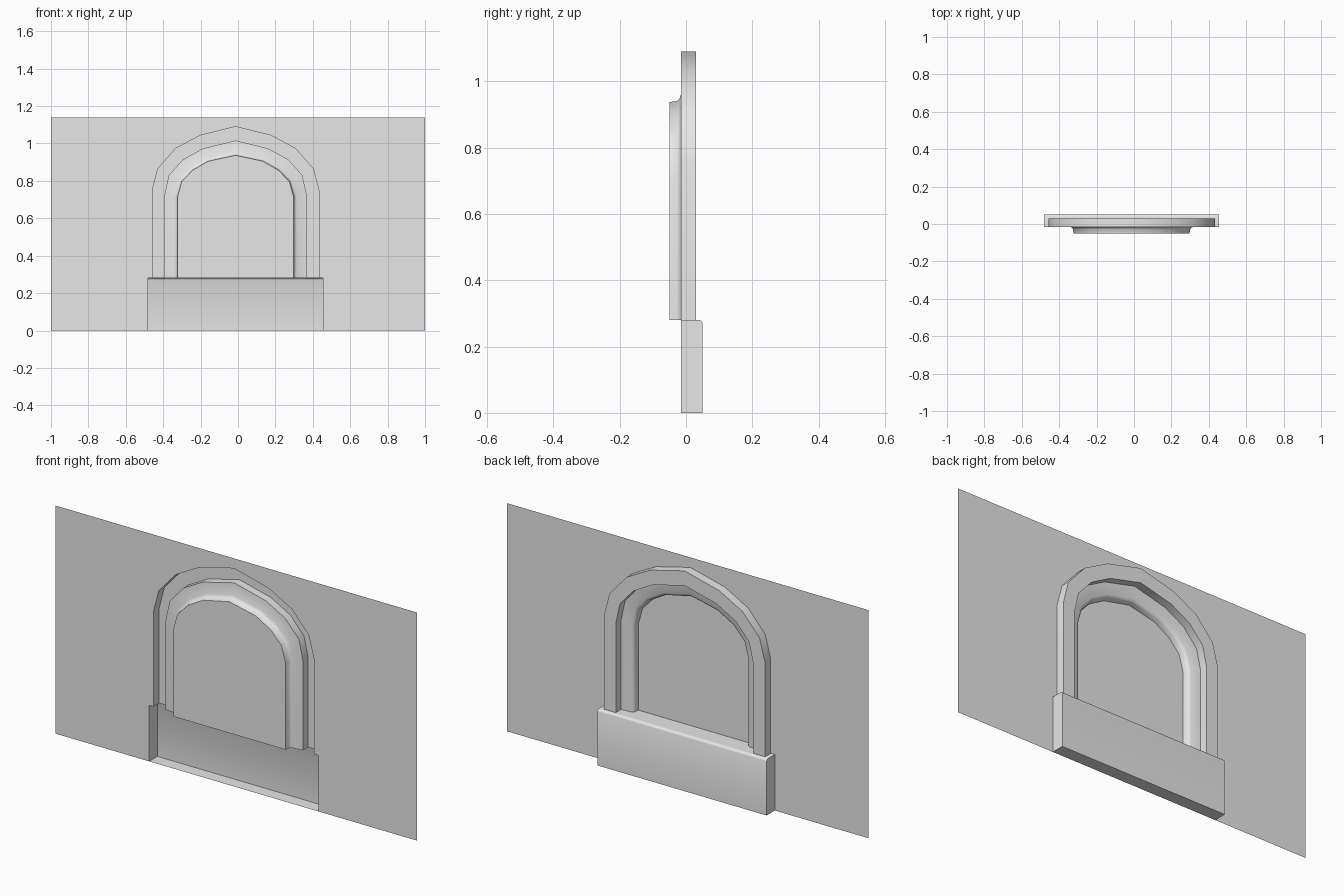
import bpy
import bmesh
import math

cube = bpy.data.objects.get("Cube")
if cube:
    bpy.data.objects.remove(cube, do_unlink=True)

GREY = (0.8, 0.8, 0.8, 1.0)
stone = bpy.data.materials.new("plain grey")
stone.use_nodes = True
stone.diffuse_color = GREY
stone.node_tree.nodes["Principled BSDF"].inputs["Base Color"].default_value = GREY

CX = -0.013           # centre line of the niche
WALL_Y = -0.015       # wall plane
SILL = 0.28           # top of the base
BACK = 0.05           # rear of the base
HALF = 0.468          # half width of the base
TOP = 1.14            # top of the wall


def finish(name, bm, angle=30):
    bmesh.ops.remove_doubles(bm, verts=bm.verts, dist=0.0001)
    bmesh.ops.recalc_face_normals(bm, faces=bm.faces)
    mesh = bpy.data.meshes.new(name)
    bm.to_mesh(mesh)
    bm.free()
    mesh.materials.append(stone)
    obj = bpy.data.objects.new(name, mesh)
    bpy.context.collection.objects.link(obj)
    bpy.ops.object.select_all(action='DESELECT')
    obj.select_set(True)
    bpy.context.view_layer.objects.active = obj
    bpy.ops.object.shade_smooth_by_angle(angle=math.radians(angle))
    return obj


def polygon(bm, points):
    return bm.faces.new([bm.verts.new(p) for p in points])


def loft(bm, rows):
    """Bridge successive open rows of points with quads."""
    grid = [[bm.verts.new(p) for p in row] for row in rows]
    for a, b in zip(grid, grid[1:]):
        for i in range(len(a) - 1):
            bm.faces.new((a[i], a[i + 1], b[i + 1], b[i]))


def arch(half):
    """Mirror half an arch (offset from centre, height) into a full outline."""
    left = [(-x, z) for x, z in half]
    return left + [(x, z) for x, z in reversed(half[:-1])]


def blend(a, b, t):
    return [(p[0] + (q[0] - p[0]) * t, p[1] + (q[1] - p[1]) * t) for p, q in zip(a, b)]


# Three nested arch outlines
outer = arch([(0.445, SILL), (0.445, 0.75), (0.415, 0.866), (0.32, 0.973), (0.19, 1.043), (0, 1.09)])
middle = arch([(0.38, SILL), (0.38, 0.727), (0.357, 0.83), (0.282, 0.914), (0.175, 0.973), (0, 1.016)])
inner = arch([(0.314, SILL), (0.314, 0.716), (0.292, 0.797), (0.233, 0.86), (0.147, 0.909), (0, 0.941)])

# Stepped section, from the wall inward to the raised panel
section = [
    (outer, WALL_Y), (outer, 0.03), (middle, 0.03), (middle, -0.011),
    (blend(inner, middle, 0.2), -0.016), (blend(inner, middle, 0.06), -0.021),
    (inner, -0.027), (blend(inner, middle, -0.06), -0.05),
]
rows = [[(CX + x, y, z) for x, z in outline] for outline, y in section]

# Wall sheet, open where the niche and base are recessed
bm = bmesh.new()
polygon(bm, [(-1, WALL_Y, 0), (CX - HALF, WALL_Y, 0), (CX - HALF, WALL_Y, SILL)]
        + rows[0]
        + [(CX + HALF, WALL_Y, SILL), (CX + HALF, WALL_Y, 0),
           (1, WALL_Y, 0), (1, WALL_Y, TOP), (-1, WALL_Y, TOP)])
finish("wall", bm)

# Arched moulding with its raised panel
bm = bmesh.new()
loft(bm, rows)
polygon(bm, rows[-1])
finish("arched_moulding", bm)

# Base recess with a softened rear top edge
bm = bmesh.new()
profile = [(WALL_Y, 0), (BACK, 0), (BACK, SILL - 0.01), (BACK - 0.003, SILL - 0.003), (BACK - 0.01, SILL)]
ends = [[(CX + s * HALF, y, z) for y, z in profile] for s in (-1, 1)]
loft(bm, ends)
for end in ends:
    polygon(bm, end + [(end[0][0], WALL_Y, SILL)])
# Sill follows the stepped section of the moulding
polygon(bm, [ends[0][-1], (CX - HALF, WALL_Y, SILL)]
        + [row[0] for row in rows]
        + [row[-1] for row in reversed(rows)]
        + [(CX + HALF, WALL_Y, SILL), ends[1][-1]])
finish("base_recess", bm, 50)
